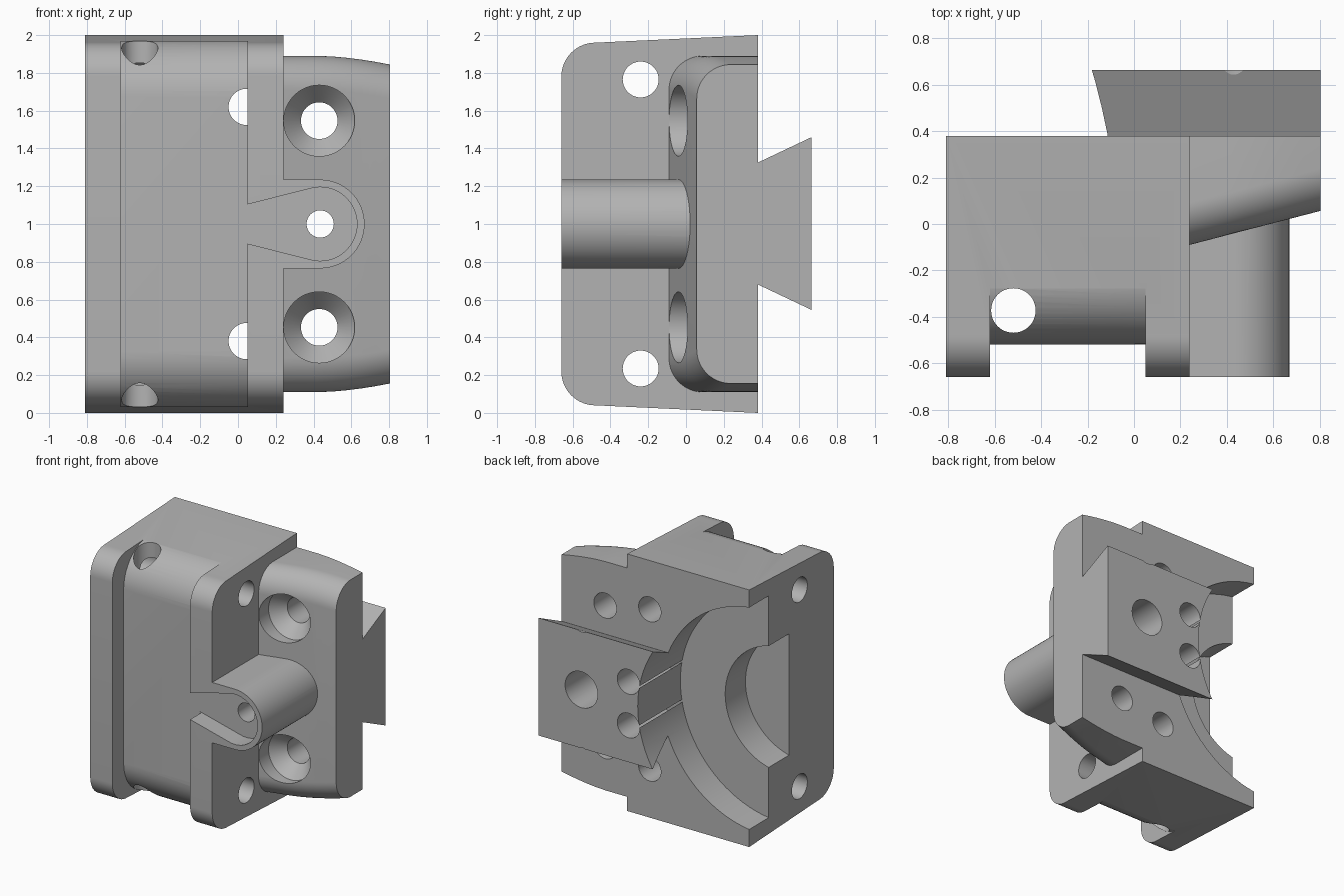
import bpy, bmesh
from math import sin, cos, radians, sqrt

if "Cube" in bpy.data.objects:
    bpy.data.objects.remove(bpy.data.objects["Cube"], do_unlink=True)

grey = bpy.data.materials.new("plain grey")
grey.use_nodes = True
grey.diffuse_color = (0.45, 0.45, 0.45, 1)
grey.node_tree.nodes["Principled BSDF"].inputs["Base Color"].default_value = grey.diffuse_color


def loft(name, rings):
    """Closed solid through matching rings of points."""
    bm = bmesh.new()
    loops = [[bm.verts.new(p) for p in ring] for ring in rings]
    n = len(loops[0])
    for a, b in zip(loops, loops[1:]):
        for i in range(n):
            bm.faces.new((a[i], a[(i + 1) % n], b[(i + 1) % n], b[i]))
    bm.faces.new(loops[0])
    bm.faces.new(loops[-1])
    bmesh.ops.recalc_face_normals(bm, faces=bm.faces)
    mesh = bpy.data.meshes.new(name)
    bm.to_mesh(mesh)
    bm.free()
    mesh.materials.append(grey)
    ob = bpy.data.objects.new(name, mesh)
    bpy.context.collection.objects.link(ob)
    return ob


def place(axis, u, v, w):
    return {"x": (w, u, v), "y": (u, w, v), "z": (u, v, w)}[axis]


def prism(name, axis, pts, a, b):
    return loft(name, [[place(axis, u, v, w) for u, v in pts] for w in (a, b)])


def arc(u, v, r, start, end, n=16):
    return [(u + r * cos(radians(start + (end - start) * i / n)),
             v + r * sin(radians(start + (end - start) * i / n))) for i in range(n + 1)]


def circle(u, v, r, n=48):
    return arc(u, v, r, 0, 360, n)[:-1]


def combine(target, tool, operation):
    mod = target.modifiers.new("combine", "BOOLEAN")
    mod.operation, mod.solver, mod.object = operation, "EXACT", tool
    bpy.context.view_layer.objects.active = target
    bpy.ops.object.modifier_apply(modifier=mod.name)
    bpy.data.objects.remove(tool, do_unlink=True)


# Main block with rounded front corners and slightly tapered ends
r = 0.18
outline = ([(0.38, 0), (0.38, 2)] + arc(-0.66 + r, 1.96 - r, r, 90, 180)
           + arc(-0.66 + r, 0.04 + r, r, 180, 270))
bracket = prism("bracket_body", "x", outline, -0.81, 0.24)

# Recess between the two flanges
r = 0.30
recess = (arc(-0.52 + r, 1.975 - r, r, 90, 180) + arc(-0.52 + r, 0.025 + r, r, 180, 270)
          + [(-0.22, -0.2), (-1, -0.2), (-1, 2.2), (-0.22, 2.2)])
combine(bracket, prism("recess_cutter", "x", recess, -0.62, 0.05), "DIFFERENCE")


# Side tab with sloped front and curved ends
def tab_ring(x):
    front = -0.09 + (x - 0.24) * 0.26
    half = 0.89 - 0.045 * (max(0, x - 0.42) / 0.38) ** 1.7
    r = 0.18
    pts = ([(0.38, 1 - half), (0.38, 1 + half)] + arc(front + r, 1 + half - r, r, 90, 180)
           + arc(front + r, 1 - half + r, r, 180, 270))
    return [(x, y, z) for y, z in pts]


tab = loft("side_tab", [tab_ring(x) for x in (0.15, 0.24, 0.42, 0.5, 0.58, 0.66, 0.73, 0.805)])
combine(bracket, tab, "UNION")

# Round-ended boss
boss = [(0.12, 0.765), *arc(0.435, 1, 0.235, -90, 90, 32), (0.12, 1.235)]
combine(bracket, prism("boss", "y", boss, -0.66, 0.2), "UNION")

# Dovetail rail on the back
rail = [(0.25, 0.68), (0.38, 0.68), (0.665, 0.545), (0.665, 1.46), (0.38, 1.325), (0.25, 1.325)]
combine(bracket, prism("dovetail", "x", rail, -0.3, 0.805), "UNION")

# Stepped round cavity in the back, open to one side
cuts = [prism("wide_bore", "y", circle(-0.92, 1, 0.87, 96), 0.14, 1),
        prism("deep_bore", "y", circle(-0.92, 1, 0.485, 72), -0.11, 1)]

# Teardrop pocket in the boss, with its screw hole and rear counterbore
pocket = [(0.035, 0.9), *arc(0.435, 1, 0.195, -105, 105, 32), (0.035, 1.1)]
cuts += [prism("pocket", "y", pocket, -1, -0.518),
         prism("boss_hole", "y", circle(0.435, 1, 0.072), -1, 1),
         prism("rear_counterbore", "y", circle(0.435, 1, 0.14), 0.3, 1),
         prism("vertical_hole", "z", circle(-0.52, -0.373, 0.096), -1, 3)]

# Holes mirrored about mid height
for s in (-1, 1):
    z = 1 + s * 0.547
    sink = [(-0.6, 0.188), (0.03, 0.188), (0.13, 0.097), (1, 0.097)]
    cuts += [loft("countersink", [[(x, y, v) for x, v in circle(0.43, z, q)] for y, q in sink]),
             prism("cross_hole", "x", circle(-0.24, 1 + s * 0.765, 0.095), -2, 2),
             prism("block_hole", "y", circle(0.046, 1 + s * 0.62, 0.096), -0.53, 1),
             prism("rail_hole", "y", circle(0.03, 1 + s * 0.17, 0.096), 0.14, 1)]
for cut in cuts:
    combine(bracket, cut, "DIFFERENCE")

# Smooth curves, sharp edges
bpy.ops.object.select_all(action="DESELECT")
bracket.select_set(True)
bpy.context.view_layer.objects.active = bracket
bpy.ops.object.shade_smooth_by_angle(angle=radians(25))
